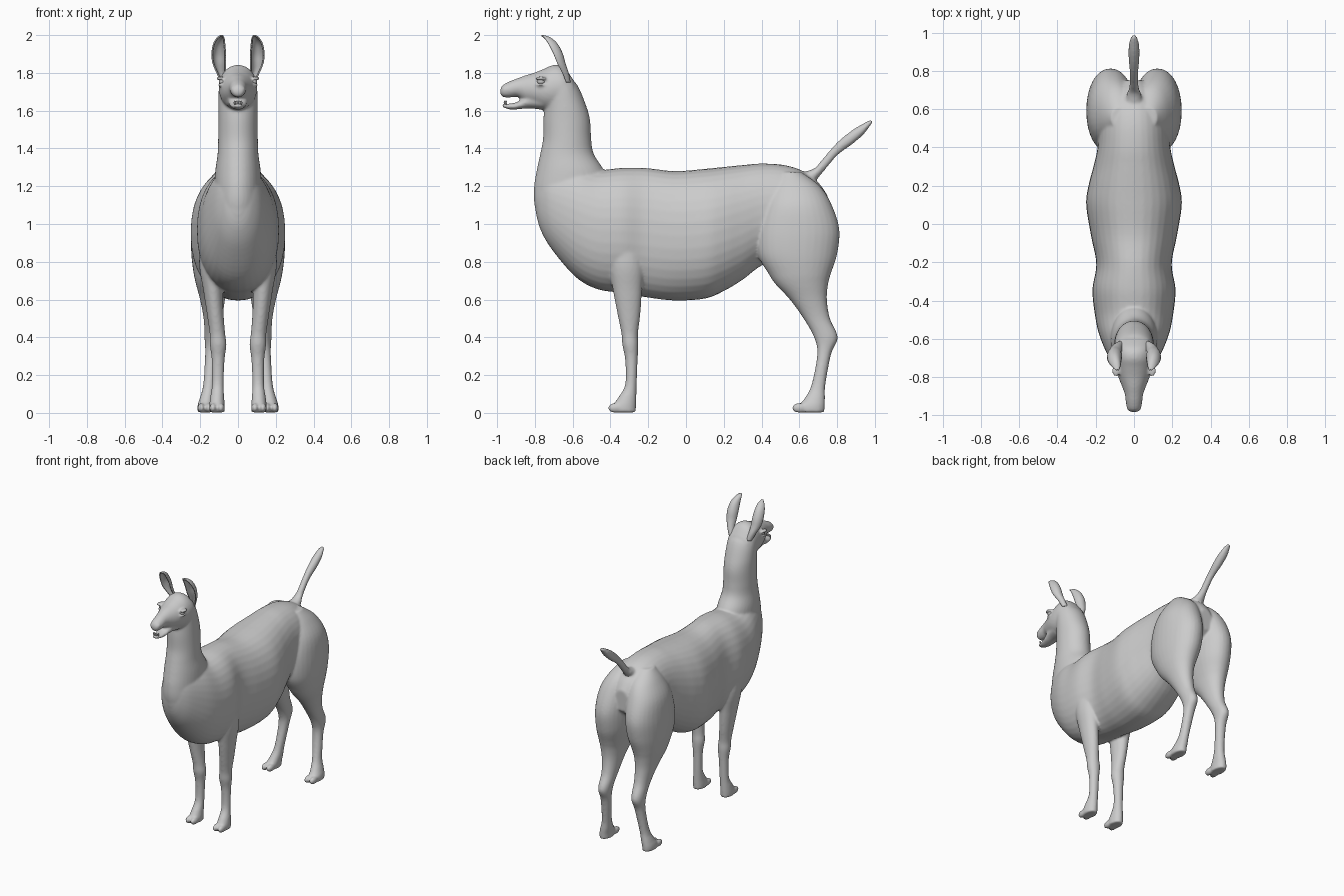
import bpy, bmesh, math
from mathutils import Matrix, Vector


def spline(rows, steps):
    """Catmull-Rom interpolation of the station rows."""
    out = []
    for i in range(len(rows) - 1):
        p = [rows[max(i - 1, 0)], rows[i], rows[i + 1], rows[min(i + 2, len(rows) - 1)]]
        for k in range(steps):
            t = k / steps
            out.append([0.5 * (2 * b + (c - a) * t + (2 * a - 5 * b + 4 * c - d) * t * t
                               + (3 * b - a - 3 * c + d) * t ** 3) for a, b, c, d in zip(*p)])
    return out + [list(rows[-1])]


def loft(bm, axis, rows, side=1, power=2.0, n=36, steps=5):
    """Closed loft. Row: position on axis, low, high, half width, x centre."""
    rows = [tuple(r) + (0,) * (5 - len(r)) for r in rows]
    rings = []
    for t, lo, hi, hw, cx in spline(rows, steps):
        ring = []
        for j in range(n):
            a = 2 * math.pi * j / n
            c, s = math.cos(a), math.sin(a)
            u = side * cx + hw * math.copysign(abs(c) ** (2 / power), c)
            v = (lo + hi) / 2 + (hi - lo) / 2 * math.copysign(abs(s) ** (2 / power), s)
            ring.append(bm.verts.new((u, t, v) if axis == 'y' else (u, v, t)))
        rings.append(ring)
    faces = [bm.faces.new((a[j], a[(j + 1) % n], b[(j + 1) % n], b[j]))
             for a, b in zip(rings, rings[1:]) for j in range(n)]
    faces += [bm.faces.new(rings[0]), bm.faces.new(rings[-1])]
    bmesh.ops.recalc_face_normals(bm, faces=faces)


def blob(bm, centre, radii):
    m = Matrix.Translation(centre) @ Matrix.Diagonal((*radii, 1))
    bmesh.ops.create_uvsphere(bm, u_segments=20, v_segments=12, radius=1, matrix=m)


def finish(bm, name):
    me = bpy.data.meshes.new(name)
    bm.to_mesh(me)
    bm.free()
    for p in me.polygons:
        p.use_smooth = True
    ob = bpy.data.objects.new(name, me)
    bpy.context.collection.objects.link(ob)
    return ob


body = bmesh.new()

# torso
loft(body, 'y', [
    (-.795, 1.06, 1.20, .03), (-.77, .97, 1.26, .075), (-.71, .865, 1.30, .125),
    (-.585, .72, 1.31, .18), (-.47, .655, 1.285, .205), (-.34, .635, 1.297, .217),
    (-.21, .612, 1.296, .197), (-.06, .595, 1.28, .225), (.10, .605, 1.292, .25),
    (.20, .645, 1.302, .238), (.30, .705, 1.312, .212), (.40, .78, 1.32, .19),
    (.52, .82, 1.312, .18), (.62, .88, 1.28, .155), (.70, .95, 1.22, .1),
    (.75, 1.0, 1.15, .05)], power=2.2)

# neck
loft(body, 'z', [
    (.85, -.69, -.40, .10), (.97, -.765, -.40, .12), (1.10, -.802, -.40, .13),
    (1.20, -.804, -.41, .125), (1.285, -.79, -.435, .12), (1.37, -.772, -.488, .108),
    (1.45, -.757, -.502, .105), (1.55, -.755, -.508, .104), (1.63, -.75, -.53, .104),
    (1.735, -.75, -.575, .10), (1.79, -.74, -.63, .078), (1.82, -.72, -.66, .04)])

# skull and upper muzzle
loft(body, 'y', [
    (-.983, 1.688, 1.715, .02), (-.968, 1.672, 1.737, .034), (-.93, 1.67, 1.757, .043),
    (-.89, 1.672, 1.772, .048), (-.85, 1.645, 1.787, .062), (-.80, 1.625, 1.802, .082),
    (-.75, 1.605, 1.822, .096), (-.70, 1.60, 1.842, .102), (-.65, 1.62, 1.83, .1),
    (-.60, 1.66, 1.77, .08)])

# lower jaw
loft(body, 'y', [
    (-.972, 1.618, 1.636, .02), (-.93, 1.606, 1.638, .032), (-.885, 1.608, 1.65, .042),
    (-.83, 1.612, 1.69, .054), (-.76, 1.605, 1.70, .07)])

# tail
loft(body, 'y', [
    (.62, 1.20, 1.275, .05), (.68, 1.225, 1.295, .037), (.72, 1.268, 1.34, .024),
    (.80, 1.362, 1.432, .023), (.88, 1.422, 1.497, .029), (.94, 1.475, 1.533, .027),
    (.975, 1.52, 1.55, .017), (.988, 1.536, 1.548, .008)], n=24)

FORE = [(1.0, -.40, -.27, .05, .14), (.80, -.41, -.225, .066, .14), (.65, -.387, -.233, .052, .132),
        (.52, -.362, -.242, .044, .12), (.42, -.342, -.254, .041, .109), (.36, -.337, -.252, .044, .105),
        (.28, -.322, -.256, .034, .105), (.15, -.322, -.261, .031, .107), (.08, -.36, -.263, .037, .11),
        (.04, -.385, -.264, .041, .111), (.003, -.385, -.266, .04, .111)]
HIND = [(1.275, .50, .61, .05, .07), (1.20, .45, .71, .09, .09), (1.10, .41, .772, .12, .112),
        (.97, .375, .812, .126, .122), (.84, .38, .80, .12, .127), (.74, .435, .768, .10, .135),
        (.68, .475, .752, .085, .137), (.60, .55, .746, .066, .135), (.50, .622, .762, .05, .132),
        (.40, .678, .803, .042, .135), (.31, .695, .768, .036, .138), (.15, .665, .738, .031, .153),
        (.08, .63, .736, .037, .165), (.04, .60, .735, .041, .173), (.003, .60, .732, .04, .174)]

for s in (-1, 1):
    # legs, then two toes per foot
    loft(body, 'z', FORE, s, n=28)
    loft(body, 'z', HIND, s, power=2.1, n=32)
    for x, y in ((.111, -.372), (.174, .602)):
        for d in (-.021, .021):
            blob(body, (s * x + d, y, .026), (.02, .042, .026))
    # brow, lower lid, nostril wing
    blob(body, (s * .094, -.768, 1.771), (.022, .032, .01))
    blob(body, (s * .09, -.768, 1.738), (.016, .026, .008))
    blob(body, (s * .026, -.955, 1.712), (.014, .02, .016))

# fuse all of the volumes into one smooth skin
ob = finish(body, "body")
rm = ob.modifiers.new("fuse", 'REMESH')
rm.mode = 'VOXEL'
rm.voxel_size = .008
rm.use_smooth_shade = True
sm = ob.modifiers.new("soften", 'SMOOTH')
sm.factor = .5
sm.iterations = 5

# cupped ears: row is x, y, z of the spine, half width, cup depth
EAR = [(.07, -.615, 1.75, .018, .02), (.088, -.625, 1.80, .022, .03), (.099, -.642, 1.85, .032, .04),
       (.102, -.656, 1.90, .035, .046), (.10, -.682, 1.95, .029, .045), (.093, -.718, 1.983, .018, .03),
       (.087, -.762, 1.998, .004, .004)]
for s, label in ((-1, "left"), (1, "right")):
    bm = bmesh.new()
    rows = []
    for x, y, z, w, d in spline(EAR, 4):
        rows.append([bm.verts.new((s * (x + w * math.sin(a)), y - d * (1 - math.cos(a)) * .9, z))
                     for a in [math.radians(-95 + 19 * k) for k in range(11)]])
    for a, b in zip(rows, rows[1:]):
        for j in range(10):
            bm.faces.new((a[j], a[j + 1], b[j + 1], b[j]))
    bmesh.ops.recalc_face_normals(bm, faces=bm.faces)
    ear = finish(bm, label + "_ear")
    so = ear.modifiers.new("thickness", 'SOLIDIFY')
    so.thickness = .008
    so.offset = 0

    # eyeball
    bm = bmesh.new()
    blob(bm, (s * .082, -.766, 1.755), (.02, .022, .018))
    finish(bm, label + "_eye")

# lower front teeth
bm = bmesh.new()
for k in range(-2, 3):
    blob(bm, (k * .009, -.96 + .002 * k * k, 1.642), (.005, .005, .011))
finish(bm, "teeth")
